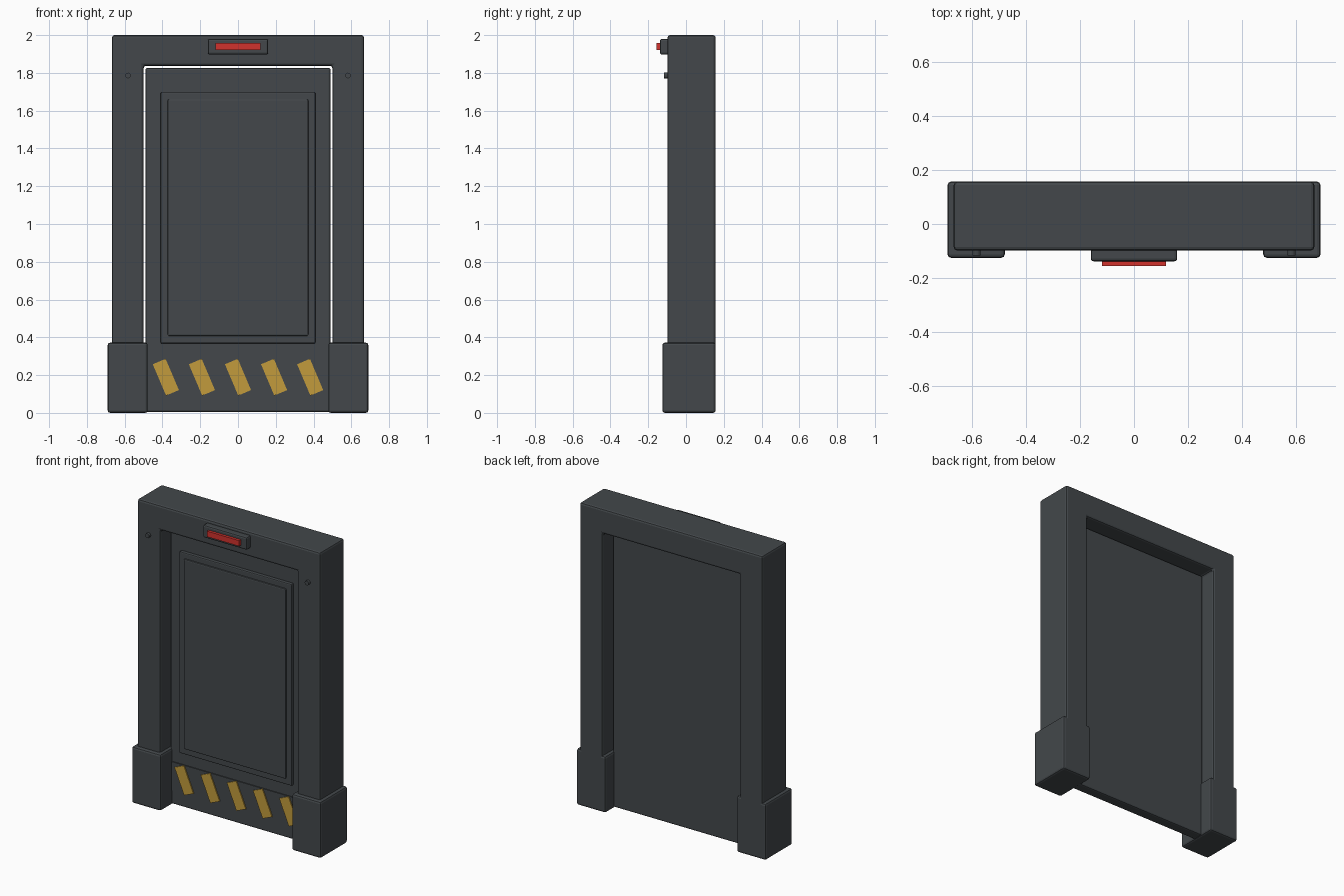
import bpy
import bmesh
from math import radians
from mathutils import Matrix

cube = bpy.data.objects.get("Cube")
if cube:
    bpy.data.objects.remove(cube, do_unlink=True)


def material(name, rgb):
    mat = bpy.data.materials.new(name)
    mat.use_nodes = True
    color = (*rgb, 1.0)
    mat.diffuse_color = color
    mat.node_tree.nodes["Principled BSDF"].inputs["Base Color"].default_value = color
    return mat


STEEL = material("dark steel", (0.056, 0.064, 0.070))
YELLOW = material("hazard yellow", (0.54, 0.33, 0.045))
RED = material("warning red", (0.64, 0.032, 0.026))


def finish(name, bm, mat, bevel=0):
    bmesh.ops.recalc_face_normals(bm, faces=bm.faces)
    mesh = bpy.data.meshes.new(name)
    bm.to_mesh(mesh)
    bm.free()
    mesh.materials.append(mat)
    obj = bpy.data.objects.new(name, mesh)
    bpy.context.collection.objects.link(obj)
    if bevel:
        mod = obj.modifiers.new("edge_bevel", "BEVEL")
        mod.width = bevel
        mod.segments = 2
        mod.limit_method = "ANGLE"
    return obj


def box(name, x, y, z, mat=STEEL, bevel=0, tilt=0):
    """Box from (min, max) ranges, optionally tilted about its depth axis."""
    mid = [(a + b) / 2 for a, b in (x, y, z)]
    size = [b - a for a, b in (x, y, z)]
    bm = bmesh.new()
    bmesh.ops.create_cube(bm, size=1, matrix=Matrix.Translation(mid)
                          @ Matrix.Rotation(radians(tilt), 4, "Y")
                          @ Matrix.Diagonal((*size, 1)))
    return finish(name, bm, mat, bevel)


# Door frame: one upside-down U profile extruded through its depth
FRONT, BACK = -0.098, 0.157
half = [(0.667, 0.01), (0.667, 2.0)]
inner = [(0.50, 1.837), (0.50, 0.01)]
outline = half + [(-x, z) for x, z in reversed(half)]
outline += [(-x, z) for x, z in reversed(inner)] + inner
bm = bmesh.new()
face = bm.faces.new([bm.verts.new((x, FRONT, z)) for x, z in outline])
new = bmesh.ops.extrude_face_region(bm, geom=[face])["geom"]
bmesh.ops.translate(bm, vec=(0, BACK - FRONT, 0),
                    verts=[v for v in new if isinstance(v, bmesh.types.BMVert)])
finish("door_frame", bm, STEEL, 0.013)

# Foot blocks and bolts on both posts
for side, s in (("left", 1), ("right", -1)):
    box(side + "_foot_block", sorted((s * 0.478, s * 0.69)), (-0.125, BACK),
        (0, 0.372), bevel=0.013)
    bm = bmesh.new()
    bmesh.ops.create_cone(bm, cap_ends=True, segments=12, radius1=0.015, radius2=0.015,
                          depth=0.02, matrix=Matrix.Translation((s * 0.582, -0.106, 1.786))
                          @ Matrix.Rotation(radians(90), 4, "X"))
    finish(side + "_bolt", bm, STEEL)

# Door slab with two stepped panels
box("door_slab", (-0.49, 0.49), (-0.005, 0.065), (0.005, 1.826), bevel=0.01)
box("door_panel", (-0.41, 0.41), (-0.028, 0), (0.367, 1.697), bevel=0.007)
box("door_inner_panel", (-0.372, 0.372), (-0.038, -0.02), (0.407, 1.66), bevel=0.007)

# Hazard band with slanted stripes
box("hazard_band", (-0.48, 0.48), (-0.011, 0), (0.095, 0.286))
for i in range(5):
    cx = (i - 2) * 0.191
    box(f"hazard_stripe_{i + 1}", (cx - 0.037, cx + 0.037), (-0.018, -0.010),
        (0.099, 0.279), YELLOW, tilt=-23)

# Warning light above the door
box("light_housing", (-0.16, 0.16), (-0.138, -0.09), (1.897, 1.98), bevel=0.01)
box("light_lens", (-0.118, 0.118), (-0.156, -0.13), (1.92, 1.957), RED)
